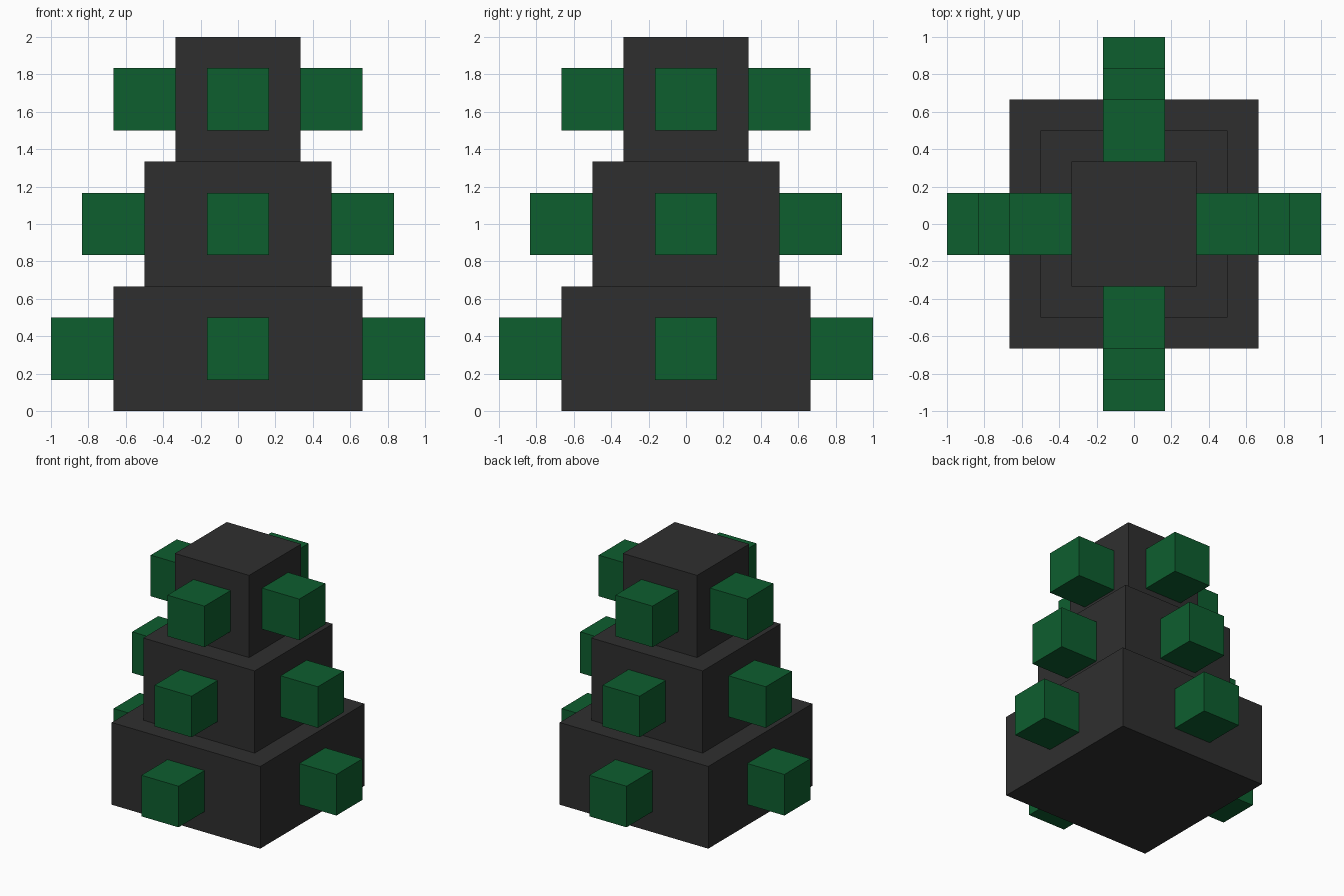
import bpy

if "Cube" in bpy.data.objects:
    bpy.data.objects.remove(bpy.data.objects["Cube"])


def make_material(name, rgb):
    mat = bpy.data.materials.new(name)
    mat.diffuse_color = (*rgb, 1.0)
    mat.use_nodes = True
    mat.node_tree.nodes["Principled BSDF"].inputs["Base Color"].default_value = mat.diffuse_color
    return mat


charcoal = make_material("charcoal", (0.028, 0.028, 0.028))
green = make_material("dark_green", (0.0043, 0.112, 0.028))


def box(name, centre, size, mat):
    bpy.ops.mesh.primitive_cube_add(size=1, location=centre)
    ob = bpy.context.object
    ob.name = name
    ob.scale = size
    bpy.ops.object.transform_apply(location=False, rotation=False, scale=True)
    ob.data.materials.append(mat)
    return ob


U = 1 / 3            # side of the small cubes
TIER_H = 2 * U       # height of each tier

# Three stacked tiers, each with a green cube centred on every side
for i, (tier, half) in enumerate((("bottom", 2 * U), ("middle", 0.5), ("top", U))):
    z = TIER_H * (i + 0.5)
    box(f"{tier}_tier", (0, 0, z), (2 * half, 2 * half, TIER_H), charcoal)
    reach = half + U / 2
    for side, dx, dy in (("right", 1, 0), ("left", -1, 0), ("back", 0, 1), ("front", 0, -1)):
        box(f"{tier}_{side}_cube", (dx * reach, dy * reach, z), (U, U, U), green)
